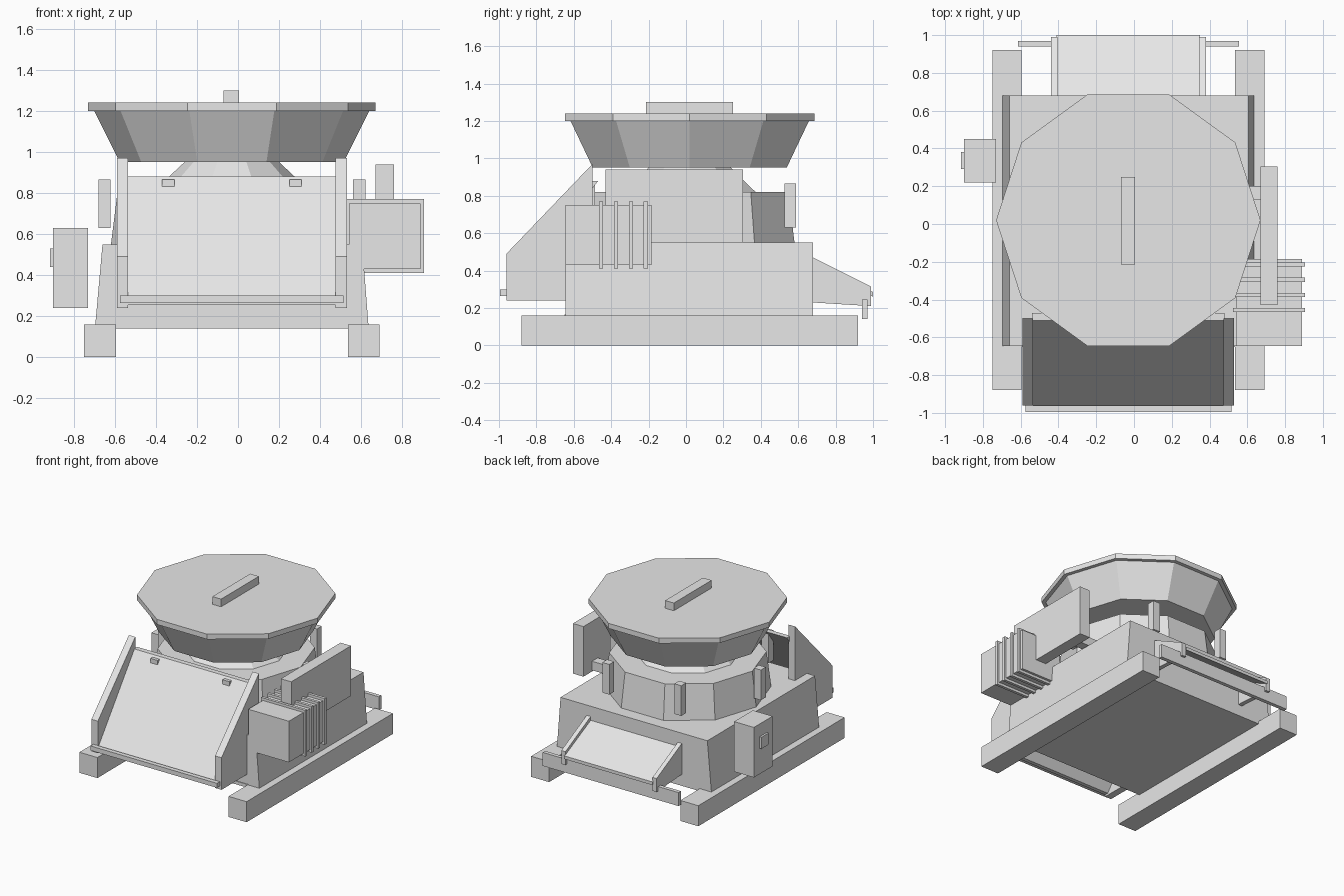
import bpy, bmesh, math

cube = bpy.data.objects.get("Cube")
if cube:
    bpy.data.objects.remove(cube, do_unlink=True)

grey = bpy.data.materials.new("plain_grey")
grey.use_nodes = True
grey.diffuse_color = (0.8, 0.8, 0.8, 1)
grey.node_tree.nodes["Principled BSDF"].inputs["Base Color"].default_value = (0.8, 0.8, 0.8, 1)

CX, CY = -0.03, 0.02   # centre of the drum and hopper


def finish(name, bm):
    bmesh.ops.recalc_face_normals(bm, faces=bm.faces)
    mesh = bpy.data.meshes.new(name)
    bm.to_mesh(mesh)
    bm.free()
    mesh.materials.append(grey)
    obj = bpy.data.objects.new(name, mesh)
    bpy.context.collection.objects.link(obj)
    return obj


def prism(name, points, depth):
    """Closed solid from a 3D outline pushed along a vector."""
    bm = bmesh.new()
    face = bm.faces.new([bm.verts.new(p) for p in points])
    result = bmesh.ops.extrude_face_region(bm, geom=[face])
    moved = [v for v in result["geom"] if isinstance(v, bmesh.types.BMVert)]
    bmesh.ops.translate(bm, verts=moved, vec=depth)
    return finish(name, bm)


def box(name, x, y, z):
    return prism(name, [(x[0], y[0], z[0]), (x[1], y[0], z[0]),
                        (x[1], y[1], z[0]), (x[0], y[1], z[0])], (0, 0, z[1] - z[0]))


def side_profile(name, x, outline):
    return prism(name, [(x[0], y, z) for y, z in outline], (x[1] - x[0], 0, 0))


def decagon(name, rings):
    """Ten-sided stack through (radius, height) rings, with capped ends."""
    bm = bmesh.new()
    loops = []
    for r, z in rings:
        angles = [math.tau * i / 10 for i in range(10)]
        loops.append([bm.verts.new((CX + r * math.cos(a), CY + r * math.sin(a), z)) for a in angles])
    for low, high in zip(loops, loops[1:]):
        for i in range(10):
            j = (i + 1) % 10
            bm.faces.new((low[i], low[j], high[j], high[i]))
    bm.faces.new(loops[0])
    bm.faces.new(loops[-1])
    return finish(name, bm)


# Skid rails and body
box("right_rail", (-0.75, -0.595), (-0.88, 0.92), (0, 0.16))
box("left_rail", (0.535, 0.69), (-0.88, 0.92), (0, 0.16))
box("floor_plate", (-0.6, 0.54), (-0.65, 0.68), (0.14, 0.165))
prism("body", [(-0.695, -0.645, 0.16), (0.635, -0.645, 0.16),
               (0.605, -0.645, 0.55), (-0.66, -0.645, 0.55)], (0, 1.325, 0))

# Drum with sloped neck, hopper and lid
decagon("drum", [(0.59, 0.54), (0.555, 0.82), (0.37, 0.82), (0.22, 0.96)])
decagon("hopper", [(0.545, 0.95), (0.67, 1.2)])
decagon("lid", [(0.70, 1.2), (0.70, 1.24)])
box("lid_handle", (-0.07, 0.005), (-0.215, 0.25), (1.24, 1.3))

# Posts around the drum
for i in range(6):
    a = math.tau * i / 6
    px, py = CX + 0.62 * math.cos(a), CY + 0.62 * math.sin(a)
    box("drum_post", (px - 0.03, px + 0.03), (py - 0.03, py + 0.03), (0.63, 0.865))

# Front chute
for name, x in (("front_chute_right_side", (-0.59, -0.535)), ("front_chute_left_side", (0.475, 0.53))):
    side_profile(name, x, [(-0.96, 0.24), (-0.96, 0.49), (-0.5, 0.97), (-0.495, 0.24)])
side_profile("front_chute_slope", (-0.54, 0.48),
             [(-0.96, 0.255), (-0.96, 0.28), (-0.51, 0.88), (-0.47, 0.88), (-0.93, 0.255)])
box("front_lip", (-0.575, 0.515), (-0.995, -0.96), (0.265, 0.3))

# Back chute
for name, x in (("back_chute_right_side", (-0.44, -0.405)), ("back_chute_left_side", (0.345, 0.38))):
    side_profile(name, x, [(0.67, 0.23), (0.67, 0.475), (0.99, 0.315), (0.99, 0.21)])
side_profile("back_chute_slope", (-0.41, 0.35),
             [(0.67, 0.42), (0.67, 0.445), (1.0, 0.285), (1.0, 0.26)])
box("back_bar", (-0.615, 0.555), (0.94, 0.97), (0.14, 0.245))

# Motor with cooling ribs and drive guard
box("motor", (0.54, 0.89), (-0.645, -0.185), (0.43, 0.75))
for i in range(4):
    y = -0.455 + 0.08 * i
    box("motor_rib", (0.525, 0.905), (y - 0.011, y + 0.011), (0.41, 0.77))
box("drive_guard", (0.67, 0.76), (-0.43, 0.305), (0.55, 0.94))
box("drive_shaft", (0.45, 0.67), (0.13, 0.2), (0.56, 0.63))

# Control box
box("control_box", (-0.9, -0.73), (0.22, 0.45), (0.24, 0.63))
box("control_box_knob", (-0.915, -0.9), (0.29, 0.38), (0.44, 0.53))
